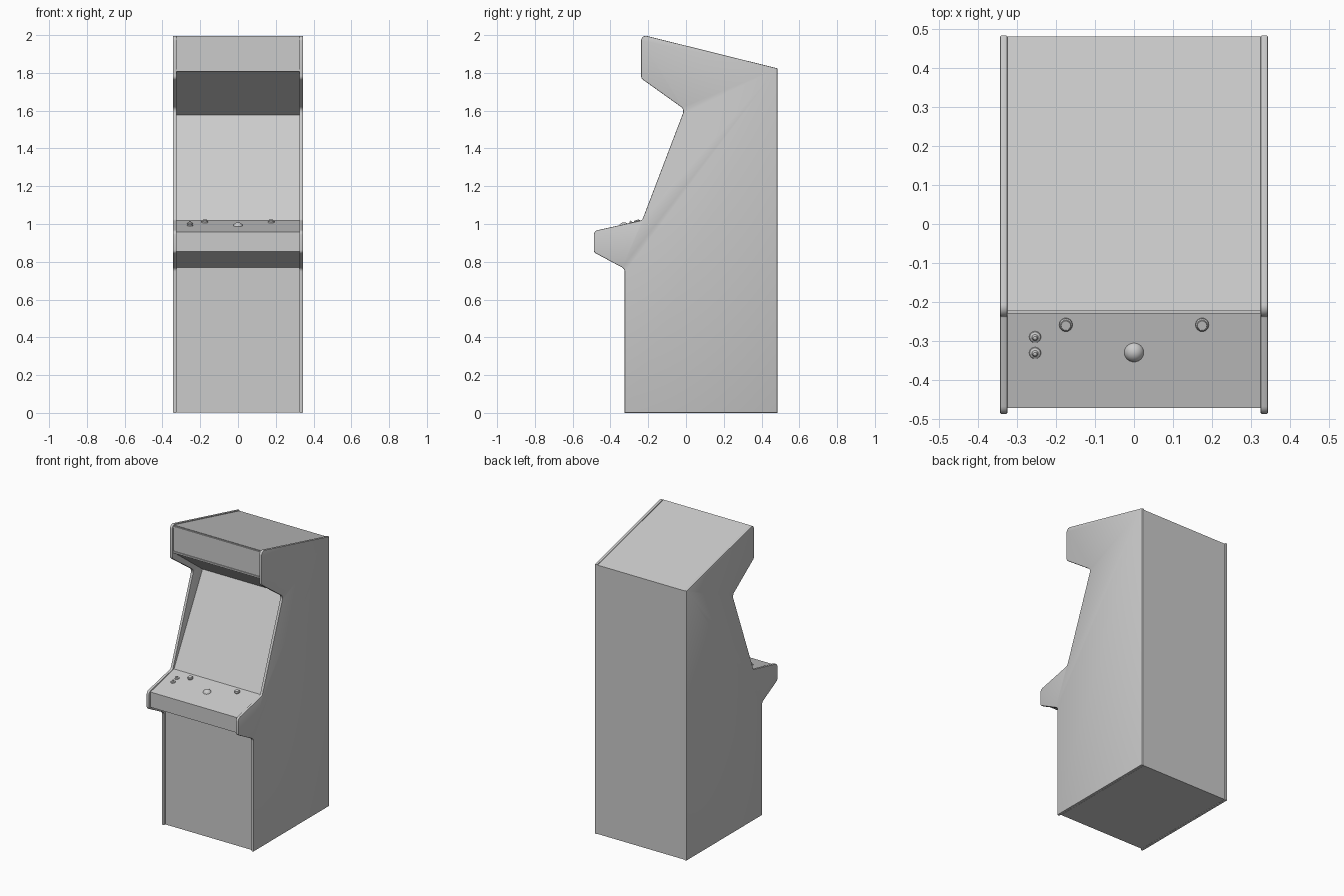
import bpy, bmesh, math
from mathutils import Vector, Matrix

if "Cube" in bpy.data.objects:
    bpy.data.objects.remove(bpy.data.objects["Cube"])


def material(name, rgb):
    m = bpy.data.materials.new(name)
    m.diffuse_color = (*rgb, 1)
    m.use_nodes = True
    m.node_tree.nodes["Principled BSDF"].inputs["Base Color"].default_value = m.diffuse_color
    return m


GREY = material("plain grey", (0.6, 0.6, 0.6))


def finish(name, bm, angle=30):
    bmesh.ops.recalc_face_normals(bm, faces=bm.faces)
    me = bpy.data.meshes.new(name)
    bm.to_mesh(me)
    bm.free()
    ob = bpy.data.objects.new(name, me)
    bpy.context.collection.objects.link(ob)
    me.materials.append(GREY)
    bpy.ops.object.select_all(action='DESELECT')
    ob.select_set(True)
    bpy.context.view_layer.objects.active = ob
    bpy.ops.object.shade_smooth_by_angle(angle=math.radians(angle))
    return ob


def rounded(points, steps=5):
    """Outline from (y, z, corner radius) entries, corners filleted."""
    out = []
    for i, (y, z, r) in enumerate(points):
        p = Vector((y, z))
        if r == 0:
            out.append(p)
            continue
        a = (Vector(points[i - 1][:2]) - p).normalized()
        b = (Vector(points[(i + 1) % len(points)][:2]) - p).normalized()
        d = r / math.tan(a.angle(b) / 2)
        s, e = p + a * d, p + b * d
        c = p + (a + b).normalized() * (r / math.sin(a.angle(b) / 2))
        u, v = s - c, e - c
        for k in range(steps + 1):
            t = k / steps
            out.append(c + (u * (1 - t) + v * t).normalized() * r)
    return out


def extrude_profile(name, outline, x0, x1, bevel=0):
    bm = bmesh.new()
    face = bm.faces.new([bm.verts.new((x0, p[0], p[1])) for p in outline])
    res = bmesh.ops.extrude_face_region(bm, geom=[face])
    moved = [g for g in res["geom"] if isinstance(g, bmesh.types.BMVert)]
    bmesh.ops.translate(bm, verts=moved, vec=(x1 - x0, 0, 0))
    if bevel:
        rim = [e for e in bm.edges if abs(e.verts[0].co.x - e.verts[1].co.x) < 1e-5]
        bmesh.ops.bevel(bm, geom=rim, offset=bevel, segments=2, profile=0.5,
                        affect='EDGES')
    return finish(name, bm)


# Side panels with rounded trim
side = rounded([
    (0.484, 0, 0), (0.484, 1.824, 0), (-0.238, 2.003, 0.025), (-0.238, 1.771, 0.025),
    (-0.008, 1.607, 0.03), (-0.232, 1.02, 0.02), (-0.488, 0.963, 0.025),
    (-0.488, 0.85, 0.02), (-0.325, 0.763, 0.025), (-0.325, 0, 0)])
for label, s in (("left", -1), ("right", 1)):
    extrude_profile(label + "_side_panel", side, s * 0.325, s * 0.344, 0.004)

# Inner body: back, roof, marquee, hood, screen, control deck and lower front
body = [(0.481, 0.001), (0.481, 1.82), (-0.224, 1.994), (-0.224, 1.808),
        (0.085, 1.577), (-0.22, 1.018), (-0.472, 0.958), (-0.472, 0.855),
        (-0.312, 0.77), (-0.312, 0.001)]
extrude_profile("cabinet_body", body, -0.325, 0.325)

# Marquee retaining strips
for label, z in (("upper", 1.981), ("lower", 1.811)):
    extrude_profile(label + "_marquee_strip",
                    [(-0.22, z - 0.004), (-0.22, z + 0.007), (-0.23, z + 0.007),
                     (-0.23, z - 0.004)], -0.325, 0.325)

# Control deck fittings, tilted with the deck
SLOPE = math.atan2(0.06, 0.252)


def deck(x, y, lift=0):
    z = 0.958 + (y + 0.472) * math.tan(SLOPE)
    return (Matrix.Translation((x, y, z)) @ Matrix.Rotation(SLOPE, 4, 'X')
            @ Matrix.Translation((0, 0, lift)))


def lathe(name, x, y, rings, sides=24):
    """Stack of (radius, height) rings spun around the deck normal."""
    bm = bmesh.new()
    vs = [bm.verts.new((r, 0, h)) for r, h in rings]
    es = [bm.edges.new(p) for p in zip(vs, vs[1:])]
    bmesh.ops.spin(bm, geom=vs + es, cent=(0, 0, 0), axis=(0, 0, 1),
                   angle=math.tau, steps=sides)
    bmesh.ops.remove_doubles(bm, verts=bm.verts, dist=1e-5)
    bm.transform(deck(x, y))
    return finish(name, bm)


for label, s in (("left", -1), ("right", 1)):
    lathe(label + "_push_button", s * 0.175, -0.258,
          [(0.017, -0.002), (0.017, 0.007), (0.014, 0.010), (0.013, 0.010),
           (0.012, 0.013), (0, 0.013)])
for label, y in (("rear", -0.29), ("front", -0.331)):
    lathe(label + "_start_button", -0.254, y,
          [(0.016, -0.002), (0.014, 0.004), (0.008, 0.007), (0.005, 0.014), (0, 0.017)], 16)

# Trackball
bm = bmesh.new()
bmesh.ops.create_uvsphere(bm, u_segments=24, v_segments=16, radius=0.027)
bm.transform(deck(0, -0.33, -0.010))
finish("trackball", bm)
